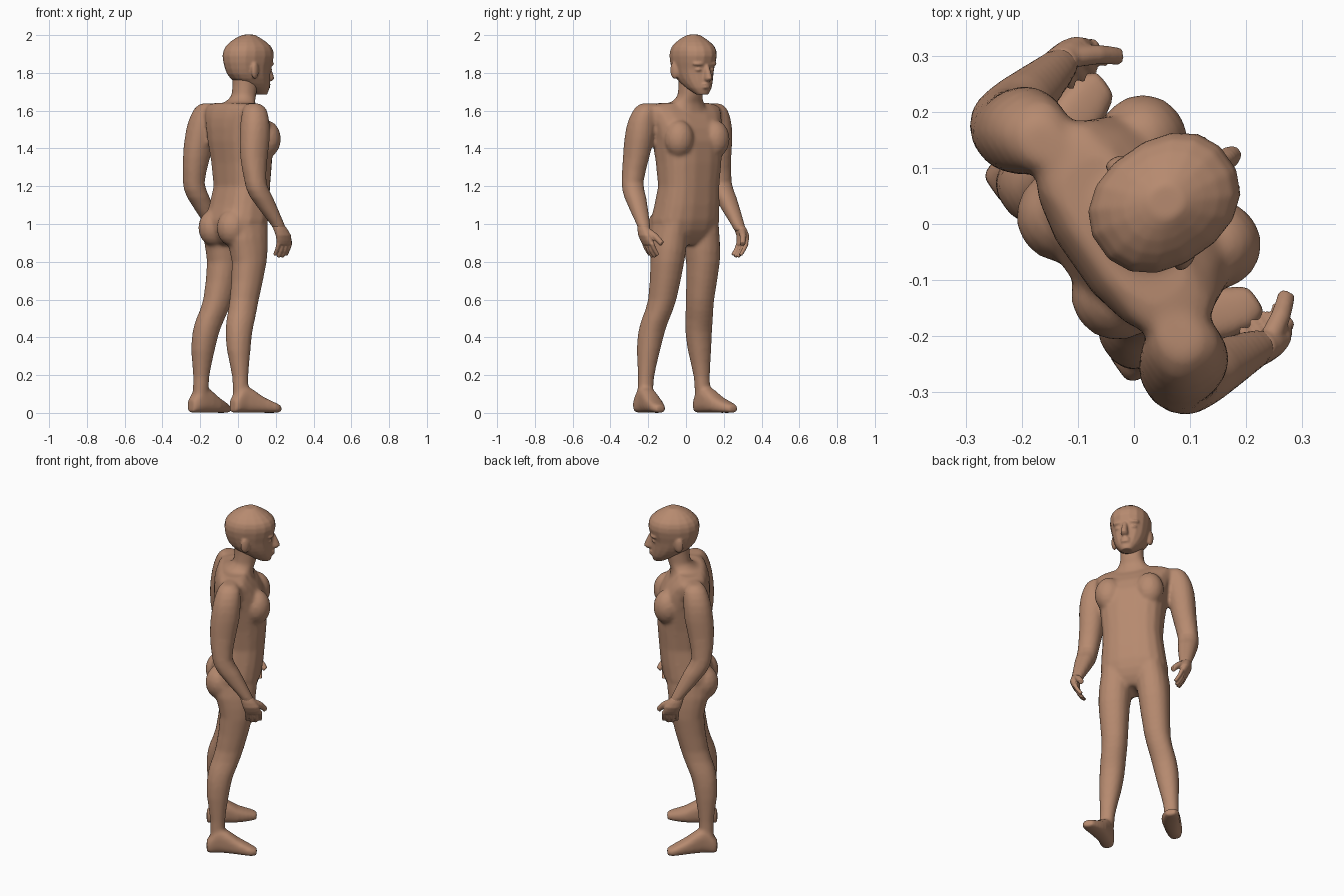
import bpy, bmesh, math
from mathutils import Vector, Matrix

cube = bpy.data.objects.get("Cube")
if cube:
    bpy.data.objects.remove(cube, do_unlink=True)

TURN = math.radians(35)      # local +x is forward, local +y is the figure's left
SIDES = 16

skin = bpy.data.materials.new("warm brown skin")
skin.use_nodes = True
tone = (.47, .255, .16, 1)
skin.diffuse_color = tone
skin.node_tree.nodes["Principled BSDF"].inputs["Base Color"].default_value = tone


def fuse(name, bm, voxel, softness):
    """Mirror the shapes and melt them into one smooth skin."""
    bmesh.ops.recalc_face_normals(bm, faces=bm.faces)
    mesh = bpy.data.meshes.new(name)
    bm.to_mesh(mesh)
    bm.free()
    mesh.materials.append(skin)
    obj = bpy.data.objects.new(name, mesh)
    bpy.context.collection.objects.link(obj)
    obj.rotation_euler.z = TURN
    mirror = obj.modifiers.new("Mirror", 'MIRROR')
    mirror.use_axis = (False, True, False)
    mirror.use_mirror_merge = False
    remesh = obj.modifiers.new("Remesh", 'REMESH')
    remesh.mode = 'VOXEL'
    remesh.voxel_size = voxel
    remesh.use_smooth_shade = True
    smooth = obj.modifiers.new("Smooth", 'SMOOTH')
    smooth.factor = .5
    smooth.iterations = softness


def oval(centre, u, v, power):
    """Rounded ring spanned by the half axes u and v."""
    ring = []
    for i in range(SIDES):
        angle = math.tau * (i + .5) / SIDES
        c, s = math.cos(angle), math.sin(angle)
        ring.append(Vector(centre)
                    + Vector(u) * math.copysign(abs(c) ** (2 / power), c)
                    + Vector(v) * math.copysign(abs(s) ** (2 / power), s))
    return ring


def level(z, front, back, half, side=0, power=2.2):
    """Horizontal cross-section of a trunk or limb."""
    middle, depth = (front + back) / 2, (front - back) / 2
    return oval((middle, side, z), (depth, 0, 0), (0, half, 0), power)


def slice_of_foot(forward, side, half, height):
    """Upright cross-section that rests on the floor."""
    return oval((forward, side, height / 2), (0, half, 0), (0, 0, height / 2), 2.8)


def add_loft(bm, rings):
    """Skin the rings, with one curved in-between ring in every gap."""
    fine = []
    for i, (a, b) in enumerate(zip(rings, rings[1:])):
        before = rings[max(i - 1, 0)]
        after = rings[min(i + 2, len(rings) - 1)]
        between = [(p + q) / 2 + (p + q - o - r) / 16
                   for o, p, q, r in zip(before, a, b, after)]
        fine += [a, between]
    fine.append(rings[-1])
    loops = [[bm.verts.new(p) for p in ring] for ring in fine]
    for a, b in zip(loops, loops[1:]):
        for i in range(SIDES):
            j = (i + 1) % SIDES
            bm.faces.new((a[i], a[j], b[j], b[i]))
    bm.faces.new(loops[0])
    bm.faces.new(loops[-1])


def add_blob(bm, centre, size, tilt=0.0):
    place = (Matrix.Translation(centre) @ Matrix.Rotation(tilt, 4, 'Z')
             @ Matrix.Diagonal((*size, 1)))
    bmesh.ops.create_uvsphere(bm, u_segments=16, v_segments=10, radius=1, matrix=place)


def add_digit(bm, root, knuckle, tip, radius):
    """Tapered finger or thumb through three points."""
    points = [Vector(root), Vector(knuckle), Vector(tip)]
    along = (points[-1] - points[0]).normalized()
    across = along.cross(Vector((0, 1, 0))).normalized()
    other = along.cross(across)
    rings = []
    for point in points:
        rings.append(oval(point, across * radius, other * radius, 2))
        radius *= .88
    add_loft(bm, rings)


# Torso, from crotch to collar
body = bmesh.new()
add_loft(body, [
    level(z=.89, front=.05, back=-.09, half=.08, power=2.6),
    level(z=.93, front=.09, back=-.13, half=.16, power=2.6),
    level(z=1.02, front=.13, back=-.15, half=.185, power=2.6),
    level(z=1.2, front=.15, back=-.1, half=.165, power=2.6),
    level(z=1.44, front=.16, back=-.13, half=.19, power=2.6),
    level(z=1.56, front=.11, back=-.13, half=.21, power=2.6),
    level(z=1.62, front=.06, back=-.11, half=.22, power=2.6),
    level(z=1.64, front=.05, back=-.09, half=.15, power=2.6)])
add_blob(body, centre=(.1, .115, 1.45), size=(.08, .08, .1), tilt=.5)
add_blob(body, centre=(-.09, .085, .98), size=(.09, .085, .1))

# Neck, flaring into the shoulders
add_loft(body, [
    level(z=1.59, front=.09, back=-.1, half=.13),
    level(z=1.64, front=.085, back=-.07, half=.095),
    level(z=1.68, front=.1, back=-.025, half=.066),
    level(z=1.79, front=.12, back=-.02, half=.066)])

# Arms, shoulder to wrist
add_loft(body, [
    level(z=1.638, side=.21, front=-.02, back=-.08, half=.04),
    level(z=1.61, side=.225, front=.01, back=-.11, half=.06),
    level(z=1.54, side=.242, front=.015, back=-.135, half=.074),
    level(z=1.45, side=.254, front=.01, back=-.15, half=.074),
    level(z=1.35, side=.265, front=-.01, back=-.155, half=.066),
    level(z=1.22, side=.285, front=-.03, back=-.142, half=.057),
    level(z=1.14, side=.292, front=.01, back=-.112, half=.055),
    level(z=1, side=.305, front=.078, back=.003, half=.036),
    level(z=.96, side=.31, front=.095, back=.025, half=.028)])

# Legs, hip to ankle
add_loft(body, [
    level(z=1.03, side=.1, front=.11, back=-.13, half=.075),
    level(z=.92, side=.105, front=.1, back=-.13, half=.09),
    level(z=.8, side=.115, front=.085, back=-.1, half=.085),
    level(z=.6, side=.122, front=.033, back=-.123, half=.071),
    level(z=.5, side=.14, front=-.003, back=-.155, half=.069),
    level(z=.43, side=.152, front=-.03, back=-.17, half=.068),
    level(z=.33, side=.165, front=-.05, back=-.172, half=.06),
    level(z=.19, side=.18, front=-.07, back=-.153, half=.042),
    level(z=.06, side=.188, front=-.07, back=-.155, half=.04)])

# Feet, heel to toe
add_loft(body, [
    slice_of_foot(forward=-.172, side=.193, half=.03, height=.07),
    slice_of_foot(forward=-.15, side=.193, half=.042, height=.1),
    slice_of_foot(forward=-.1, side=.192, half=.046, height=.15),
    slice_of_foot(forward=0, side=.208, half=.052, height=.088),
    slice_of_foot(forward=.07, side=.23, half=.045, height=.055),
    slice_of_foot(forward=.104, side=.234, half=.025, height=.04)])
fuse("body", body, voxel=.01, softness=7)

# Hands, with four fingers and a thumb
hands = bmesh.new()
add_loft(hands, [
    level(z=.99, side=.308, front=.083, back=.01, half=.029),
    level(z=.94, side=.317, front=.117, back=.025, half=.025),
    level(z=.89, side=.303, front=.13, back=.04, half=.018)])
for finger in range(4):
    f = .05 + .024 * finger
    drop = .01 if finger in (1, 2) else 0
    add_digit(hands, (f, .306, .9), (f, .292, .87 - drop), (f, .267, .835 - drop), radius=.0125)
add_digit(hands, (.075, .31, .965), (.12, .285, .935), (.15, .26, .895), radius=.02)
fuse("hands", hands, voxel=.005, softness=3)

# Head
head = bmesh.new()
add_loft(head, [
    level(z=1.685, front=.18, back=.12, half=.03),
    level(z=1.72, front=.19, back=.05, half=.062),
    level(z=1.77, front=.19, back=-.03, half=.087),
    level(z=1.82, front=.19, back=-.062, half=.1),
    level(z=1.89, front=.208, back=-.076, half=.112),
    level(z=1.94, front=.192, back=-.058, half=.102),
    level(z=1.98, front=.14, back=-.01, half=.062),
    level(z=2.002, front=.1, back=.04, half=.03)])

# Face and ears
add_loft(head, [
    level(z=1.755, front=.2, back=.17, half=.012),
    level(z=1.77, front=.232, back=.17, half=.02),
    level(z=1.84, front=.202, back=.17, half=.012)])
for z in (1.74, 1.724):
    add_blob(head, centre=(.186, 0, z), size=(.017, .026, .009))
add_blob(head, centre=(.174, .042, 1.817), size=(.015, .02, .009), tilt=.35)
add_blob(head, centre=(.178, .045, 1.848), size=(.018, .032, .012), tilt=.35)
add_blob(head, centre=(.04, .1, 1.815), size=(.027, .017, .047), tilt=-.4)
fuse("head", head, voxel=.006, softness=3)
